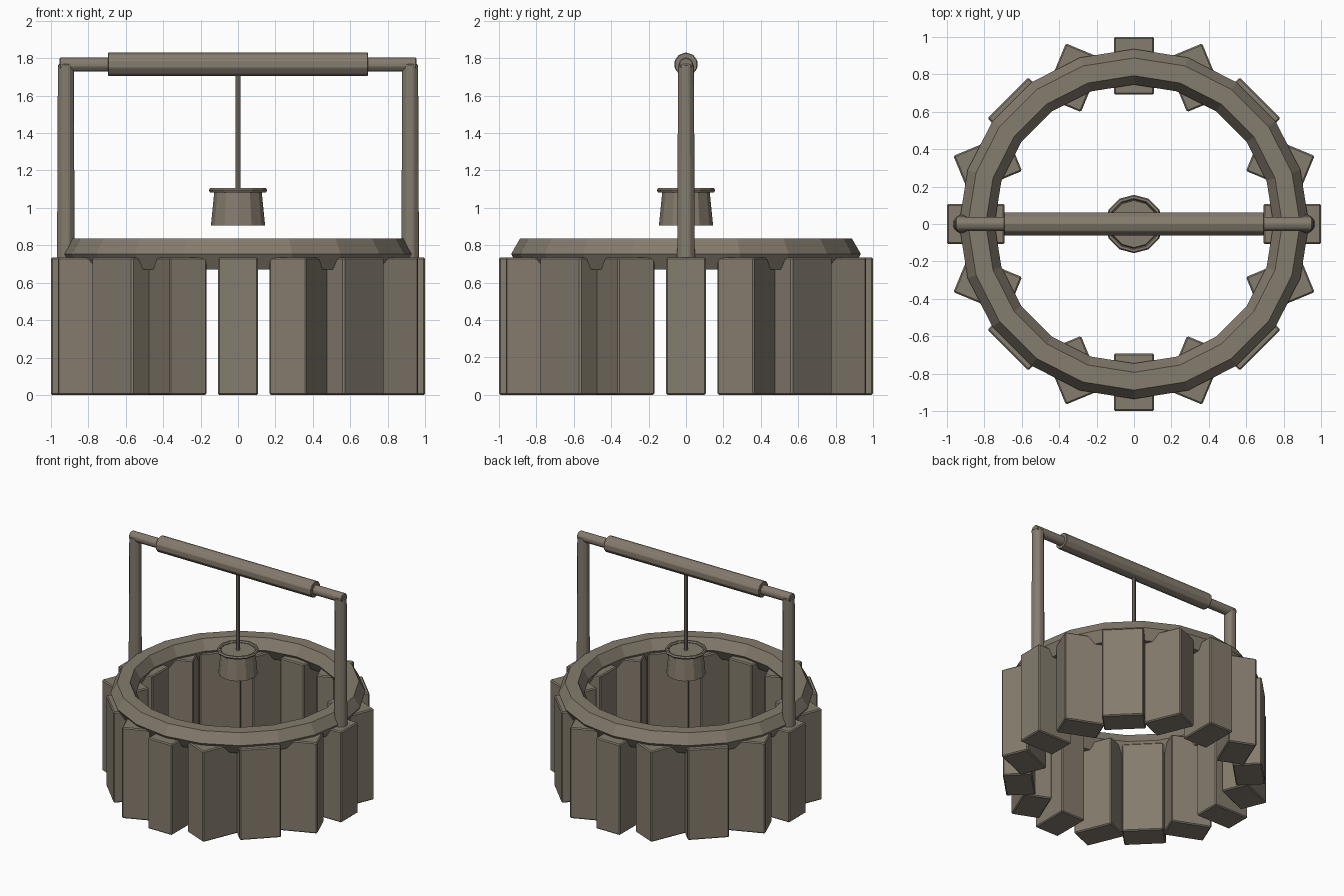
import bpy, bmesh, math
from mathutils import Matrix, Vector

cube = bpy.data.objects.get("Cube")
if cube:
    bpy.data.objects.remove(cube, do_unlink=True)

# One weathered brown for everything
brown = bpy.data.materials.new("weathered_brown")
brown.use_nodes = True
color = (0.235, 0.2, 0.155, 1)
brown.diffuse_color = color
brown.node_tree.nodes["Principled BSDF"].inputs["Base Color"].default_value = color


def finish(name, bm, bevel=0):
    bmesh.ops.recalc_face_normals(bm, faces=bm.faces)
    mesh = bpy.data.meshes.new(name)
    bm.to_mesh(mesh)
    bm.free()
    mesh.materials.append(brown)
    obj = bpy.data.objects.new(name, mesh)
    bpy.context.collection.objects.link(obj)
    if bevel:
        mod = obj.modifiers.new("soft_edge", "BEVEL")
        mod.width = bevel
        mod.segments = 1
        mod.limit_method = "ANGLE"
    return obj


def rod(name, start, end, r1, r2, sides, turn=0, bevel=0):
    """Capped cylinder or cone running from start to end."""
    a, b = Vector(start), Vector(end)
    axis = b - a
    place = Matrix.Translation((a + b) / 2) @ axis.to_track_quat("Z", "Y").to_matrix().to_4x4()
    bm = bmesh.new()
    bmesh.ops.create_cone(bm, cap_ends=True, segments=sides, radius1=r1, radius2=r2,
                          depth=axis.length, matrix=place @ Matrix.Rotation(turn, 4, "Z"))
    return finish(name, bm, bevel)


def ring(name, z, major, minor, sides, tube_sides):
    """Faceted torus lying flat."""
    bm = bmesh.new()
    loops = []
    for i in range(sides):
        a = math.tau * i / sides
        loop = []
        for j in range(tube_sides):
            t = math.tau * j / tube_sides
            r = major + minor * math.cos(t)
            loop.append(bm.verts.new((r * math.cos(a), r * math.sin(a), z + minor * math.sin(t))))
        loops.append(loop)
    for i in range(sides):
        p, q = loops[i], loops[(i + 1) % sides]
        for j in range(tube_sides):
            k = (j + 1) % tube_sides
            bm.faces.new((p[j], q[j], q[k], p[k]))
    return finish(name, bm)


# Wall stones: placed around the circle, each turned the opposite way
COUNT, HEIGHT = 16, 0.735
for i in range(COUNT):
    a = math.tau * i / COUNT
    place = (Matrix.Translation((0.846 * math.cos(a), 0.846 * math.sin(a), HEIGHT / 2))
             @ Matrix.Rotation(-a, 4, "Z") @ Matrix.Diagonal((0.308, 0.215, HEIGHT, 1)))
    bm = bmesh.new()
    bmesh.ops.create_cube(bm, size=1, matrix=place)
    finish(f"wall_stone_{i + 1}", bm, 0.008)

# Rim on top of the wall
ring("wall_rim", 0.753, 0.84, 0.095, 20, 6)

# Frame and roller
for side, x in (("left", 0.92), ("right", -0.92)):
    rod(f"{side}_post", (x, 0, 0.7), (x, 0, 1.768), 0.051, 0.046, 8, math.pi / 8, 0.006)
rod("cross_bar", (-0.953, 0, 1.765), (0.953, 0, 1.765), 0.039, 0.039, 10, 0, 0.005)
rod("roller", (-0.695, 0, 1.767), (0.695, 0, 1.767), 0.064, 0.064, 10, 0, 0.004)

# Rope and bucket
rod("rope", (0, 0, 1.09), (0, 0, 1.72), 0.014, 0.014, 8)
rod("bucket", (0, 0, 0.905), (0, 0, 1.093), 0.145, 0.126, 12)
ring("bucket_rim", 1.094, 0.143, 0.013, 12, 6)
